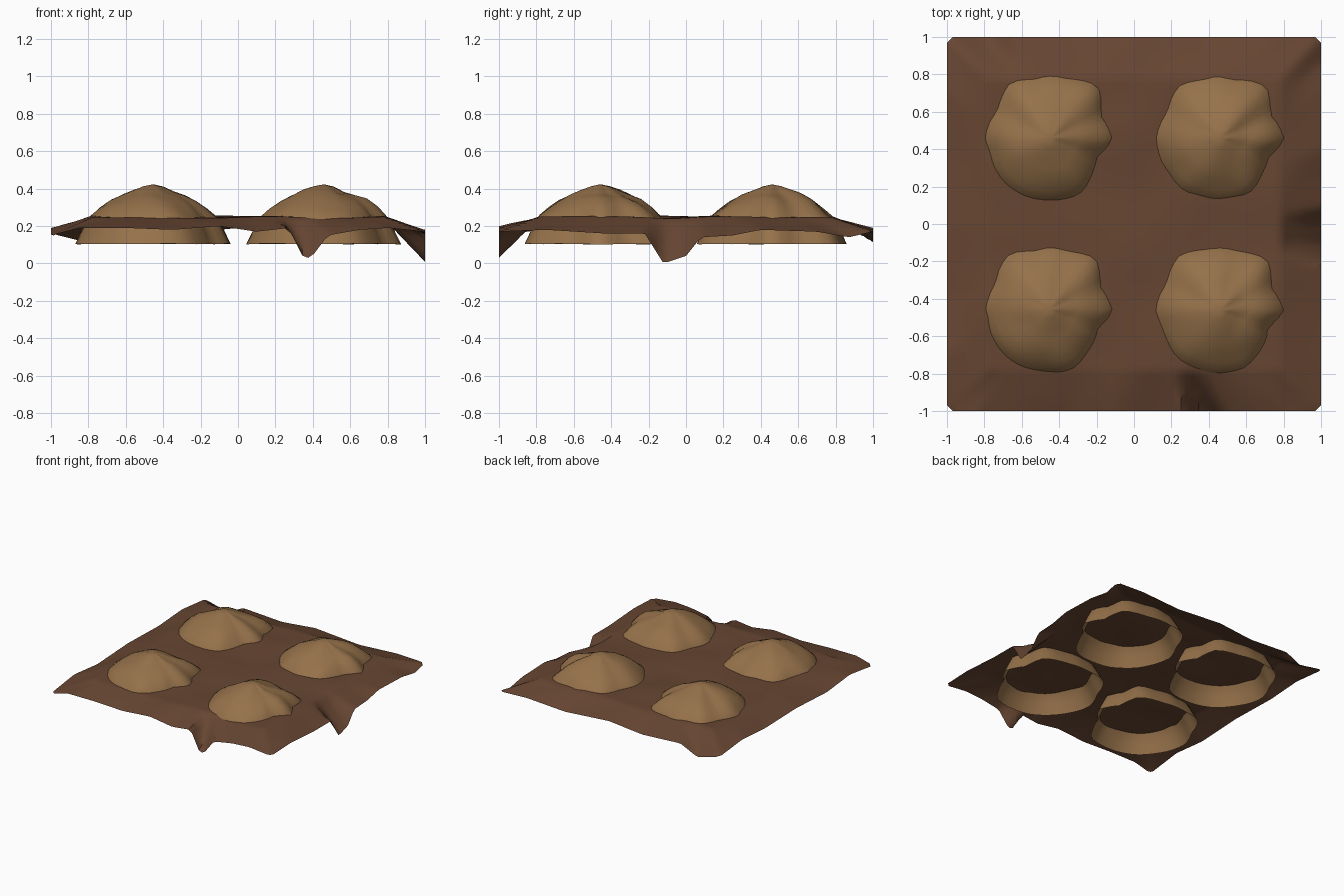
import bpy, bmesh
from math import sin, cos, pi, atan2, hypot
from mathutils import Vector, noise

cube = bpy.data.objects.get("Cube")
if cube:
    bpy.data.objects.remove(cube)


def material(name, color):
    m = bpy.data.materials.new(name)
    m.use_nodes = True
    m.diffuse_color = color
    m.node_tree.nodes["Principled BSDF"].inputs["Base Color"].default_value = color
    return m


def finish(bm, name, mat, angle):
    mesh = bpy.data.meshes.new(name)
    bm.normal_update()
    bm.to_mesh(mesh)
    bm.free()
    mesh.materials.append(mat)
    obj = bpy.data.objects.new(name, mesh)
    bpy.context.collection.objects.link(obj)
    bpy.ops.object.select_all(action="DESELECT")
    obj.select_set(True)
    bpy.context.view_layer.objects.active = obj
    bpy.ops.object.shade_smooth_by_angle(angle=angle)
    return obj


def interpolate(points, t):
    for (a, za), (b, zb) in zip(points, points[1:]):
        if t <= b:
            return za + (zb - za) * max(0, t - a) / (b - a)
    return points[-1][1]


soil = material("dark soil", (0.135, 0.061, 0.032, 1))
earth = material("light earth", (0.30, 0.165, 0.068, 1))

# Heights along the four ragged borders of the soil
front = [(-1, .15), (-.85, .19), (-.6, .19), (-.35, .18), (-.1, .2), (.1, .17), (.27, .19),
         (.35, .03), (.39, .03), (.48, .15), (.65, .18), (.8, .19), (1, .17)]
right = [(-1, .17), (-.75, .18), (-.43, .16), (-.22, .16), (-.12, 0), (0, .04), (.08, .14),
         (.25, .15), (.4, .18), (.7, .17), (.87, .14), (1, .17)]
back = [(-1, .16), (-.8, .11), (-.65, .18), (-.3, .16), (0, .19), (.4, .16), (.75, .18), (1, .17)]
left = [(-1, .15), (-.7, .19), (-.4, .16), (0, .18), (.4, .17), (.7, .19), (1, .16)]


def border_height(x, y):
    m = max(abs(x), abs(y))
    if abs(x) > abs(y):
        return interpolate(right if x > 0 else left, y / m)
    return interpolate(back if y > 0 else front, x / m)


# Soil sheet: nearly level in the middle, drooping at the borders
bm = bmesh.new()
bmesh.ops.create_grid(bm, x_segments=64, y_segments=64, size=1)
for v in bm.verts:
    x, y, _ = v.co
    m = max(abs(x), abs(y))
    z = .248 + .014 * noise.noise(Vector((x * 3, y * 3, 2)))
    if m > .78:
        z += (border_height(x, y) - z) * (m - .78) / .22
    over = max(0, abs(x) + abs(y) - 1.97) / 2
    v.co = (x - over * (1 if x > 0 else -1), y - over * (1 if y > 0 else -1), z)
finish(bm, "soil_patch", soil, .8)

# Plan outline and side profile shared by the mounds
outline = [(.34, -.01), (.27, .12), (.25, .27), (.1, .31), (-.07, .32), (-.21, .29), (-.28, .14),
           (-.34, 0), (-.28, -.18), (-.19, -.28), (0, -.33), (.15, -.3), (.22, -.2), (.26, -.1)]
polar = sorted((atan2(y, x) % (2 * pi), hypot(x, y)) for x, y in outline)
polar = [(polar[-1][0] - 2 * pi, polar[-1][1])] + polar + [(polar[0][0] + 2 * pi, polar[0][1])]
profile = [(.15, .408), (.32, .388), (.5, .364), (.68, .335), (.85, .295), (1, .25), (1.12, .17), (1.22, .1)]


def mound(name, cx, cy, seed):
    bm = bmesh.new()
    n = 48
    rings = []
    for k, z in profile:
        ring = []
        for i in range(n):
            a = 2 * pi * i / n
            r = interpolate(polar, a) * k
            bump = noise.noise(Vector((cos(a) * k * 2, sin(a) * k * 2, seed)))
            lift = .02 * bump if .2 < k < 1.1 else .004 * (1 + bump)
            ring.append(bm.verts.new((cx + r * cos(a), cy + r * sin(a), z + lift)))
        rings.append(ring)
    peak = bm.verts.new((cx, cy, .423))
    for i in range(n):
        j = (i + 1) % n
        bm.faces.new((peak, rings[0][i], rings[0][j]))
        for upper, lower in zip(rings, rings[1:]):
            bm.faces.new((upper[i], lower[i], lower[j], upper[j]))
    finish(bm, name, earth, .8)


# Four planting mounds with open skirts below the soil
mound("mound_back_left", -.45, .46, 1)
mound("mound_back_right", .46, .46, 4)
mound("mound_front_left", -.455, -.455, 7)
mound("mound_front_right", .46, -.46, 9)
